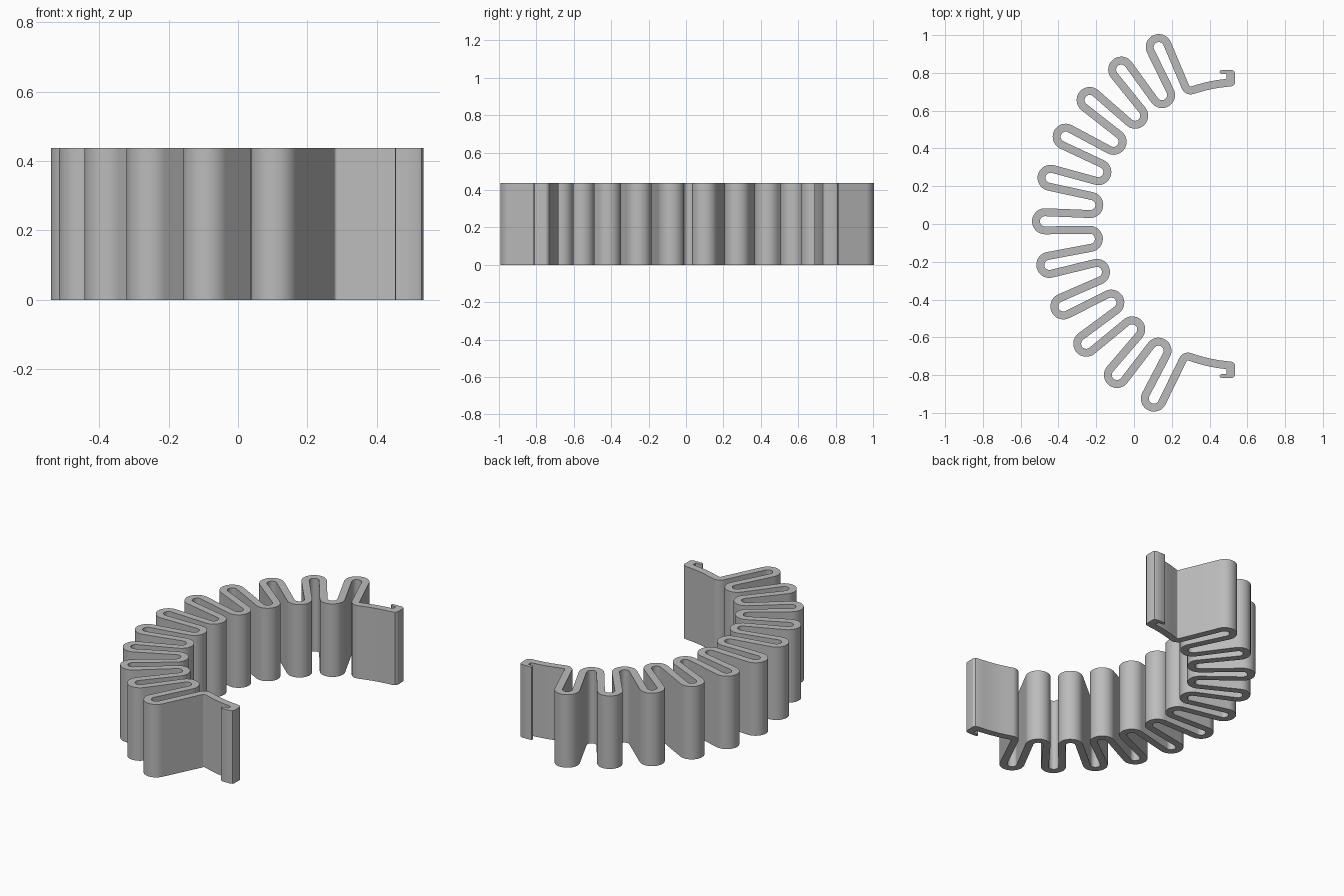
import bpy, bmesh
from math import sin, cos, asin, atan2, hypot, radians, pi, ceil

cube = bpy.data.objects.get("Cube")
if cube:
    bpy.data.objects.remove(cube)

HEIGHT = 0.437
HALF = 0.021              # half the strip thickness
CX = 0.558                # centre of the overall ring (y = 0)
STEP = radians(12.94)     # angle between pleats
FIRST = radians(114.5)    # angle of the first outer fold
ARM_R = 0.75
FOLD_R = 0.048


def polar(radius, angle):
    return CX + radius * cos(angle), radius * sin(angle)


# Folds as (centre, signed radius): positive turns left, negative turns right
folds = [((CX, 0), ARM_R), (polar(0.781, radians(109.3)), -0.03)]
for i in range(11):
    folds.append((polar(1.029, FIRST + i * STEP), FOLD_R))
    if i < 10:
        folds.append((polar(0.796, FIRST + (i + 0.5) * STEP), -FOLD_R))
folds += [(polar(0.781, radians(249.6)), -0.03), ((CX, 0), ARM_R)]


def tangent_heading(a, b):
    """Heading of the straight run that leaves fold a and joins fold b."""
    (ax, ay), ra = a
    (bx, by), rb = b
    dx, dy = bx - ax, by - ay
    ratio = (ra - rb) / hypot(dx, dy)
    return atan2(dy, dx) + asin(max(-1, min(1, ratio)))


# Headings between folds; the arms stop at the hooks
tip = asin((CX - 0.475) / ARM_R)
headings = [pi + tip]
headings += [tangent_heading(a, b) for a, b in zip(folds, folds[1:])]
headings.append(-tip)

# Sweep each fold, collecting both edges of the strip
left, right = [], []
for (centre, r), h_in, h_out in zip(folds, headings, headings[1:]):
    turn = (h_out - h_in) % (2 * pi) if r > 0 else -((h_in - h_out) % (2 * pi))
    n = max(4, ceil(abs(turn) / radians(10)))
    for k in range(n + 1):
        h = h_in + turn * k / n
        nx, ny = -sin(h), cos(h)
        for side, offset in ((left, HALF), (right, -HALF)):
            side.append((centre[0] + (offset - r) * nx,
                         centre[1] + (offset - r) * ny))

# Hook profile at the end of an arm, from its inner edge round to the notch
hook = [(0.515, 0.729), (0.527, 0.733), (0.535, 0.745), (0.535, 0.798),
        (0.530, 0.810), (0.518, 0.815), (0.465, 0.815), (0.455, 0.811),
        (0.453, 0.803), (0.459, 0.796), (0.470, 0.793), (0.491, 0.793),
        (0.491, 0.772), (0.486, 0.768)]
front_hook = [(x, -y) for x, y in hook]
outline = left + front_hook + right[::-1] + hook[::-1]

# Extrude the outline upwards
bm = bmesh.new()
base = bm.faces.new([bm.verts.new((x, y, 0)) for x, y in outline])
grown = bmesh.ops.extrude_face_region(bm, geom=[base], use_keep_orig=True)
top = [g for g in grown["geom"] if isinstance(g, bmesh.types.BMVert)]
bmesh.ops.translate(bm, verts=top, vec=(0, 0, HEIGHT))
bmesh.ops.remove_doubles(bm, verts=bm.verts, dist=0.0003)
bmesh.ops.recalc_face_normals(bm, faces=bm.faces)

mesh = bpy.data.meshes.new("pleated_strip")
bm.to_mesh(mesh)
bm.free()
strip = bpy.data.objects.new("pleated_strip", mesh)
bpy.context.collection.objects.link(strip)

# Plain grey material
grey = bpy.data.materials.new("grey")
grey.use_nodes = True
colour = (0.5, 0.5, 0.5, 1)
grey.diffuse_color = colour
grey.node_tree.nodes["Principled BSDF"].inputs["Base Color"].default_value = colour
mesh.materials.append(grey)

bpy.ops.object.select_all(action="DESELECT")
strip.select_set(True)
bpy.context.view_layer.objects.active = strip
bpy.ops.object.shade_smooth_by_angle(angle=radians(30))
